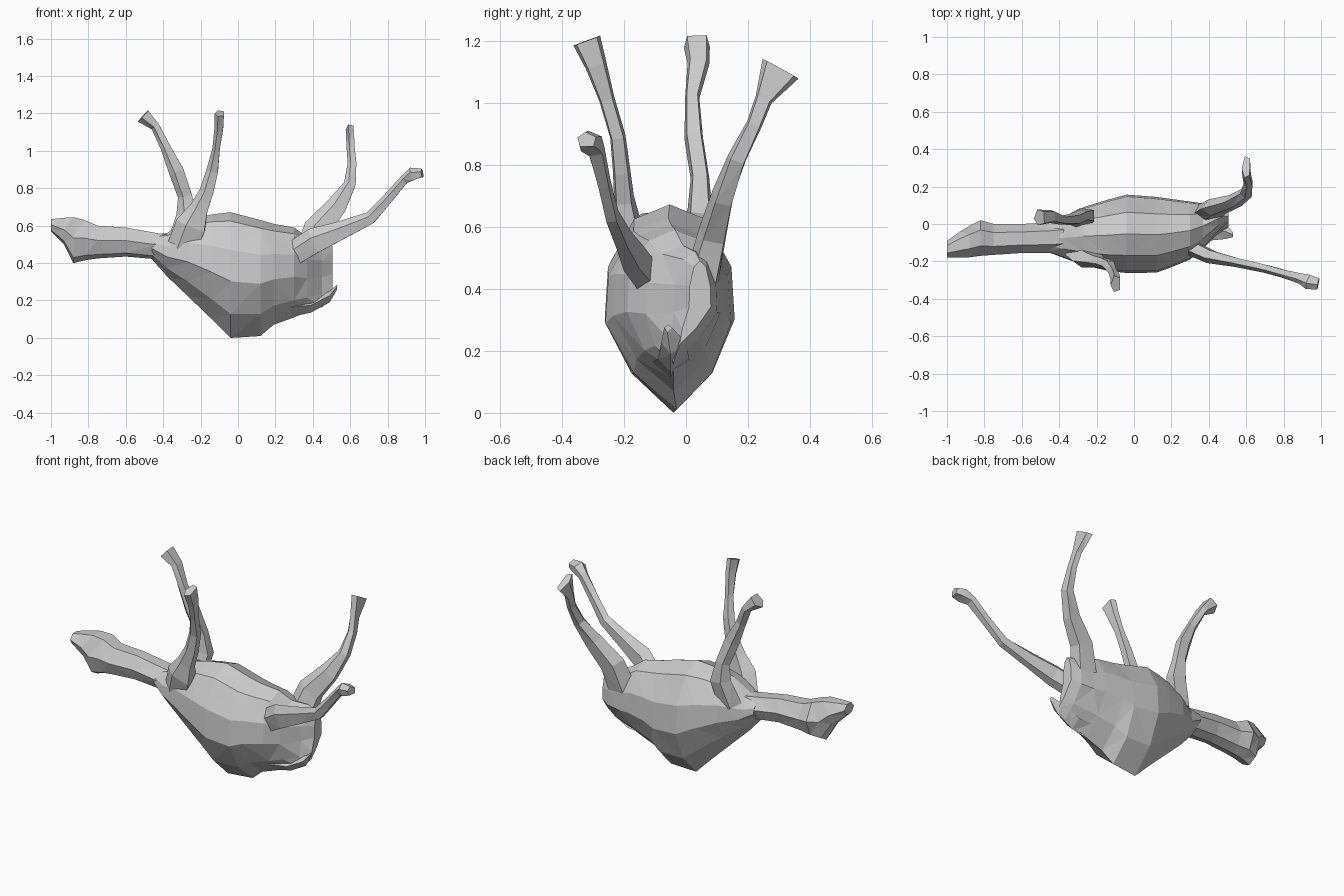
import bpy, bmesh
from mathutils import Vector


def loft(name, rings):
    """Skin equal-sized rings of points, cap the ends, keep flat triangles."""
    bm = bmesh.new()
    rows = [[bm.verts.new(p) for p in ring] for ring in rings]
    n = len(rows[0])
    for a, b in zip(rows, rows[1:]):
        for i in range(n):
            bm.faces.new((a[i], a[(i + 1) % n], b[(i + 1) % n], b[i]))
    bm.faces.new(rows[0])
    bm.faces.new(rows[-1])
    bmesh.ops.triangulate(bm, faces=bm.faces[:], quad_method='SHORT_EDGE')
    bmesh.ops.recalc_face_normals(bm, faces=bm.faces[:])
    mesh = bpy.data.meshes.new(name)
    bm.to_mesh(mesh)
    bm.free()
    ob = bpy.data.objects.new(name, mesh)
    bpy.context.collection.objects.link(ob)
    return ob


def sections(stations, profile):
    """Stations are x, y min, y max, z min, z max, y of the keel."""
    rings = []
    for x, y0, y1, z0, z1, keel in stations:
        ring = []
        for u, v in profile:
            mid = (y0 + y1) / 2 * min(1, v * 2.4) + keel * max(0, 1 - v * 2.4)
            ring.append((x, mid + u * (y1 - y0) / 2, z0 + v * (z1 - z0)))
        rings.append(ring)
    return rings


def leg(name, path):
    """Path rows are x, y, z, half width in the xz plane, half width along y."""
    pts = [Vector(p[:3]) for p in path]
    outline = [(1, 0.15), (0.35, 1), (-0.8, 0.75), (-0.8, -0.75), (0.35, -1)]
    rings = []
    for i, p in enumerate(path):
        t = (pts[min(i + 1, len(pts) - 1)] - pts[max(i - 1, 0)]).normalized()
        a = t.cross(Vector((0, 1, 0))).normalized()
        b = t.cross(a).normalized()
        rings.append([pts[i] + a * (u * p[3]) + b * (v * p[4]) for u, v in outline])
    return loft(name, rings)


# Barrel body lying on its back, with a sharp keel along the spine
half = [(0.62, 0.19), (1, 0.45), (0.95, 0.7), (0.55, 0.93)]
body_profile = [(0, 0)] + half + [(0, 1)] + [(-u, v) for u, v in reversed(half)]
loft("body", sections([
    (-0.46, -0.15, 0.01, 0.42, 0.55, -0.07),
    (-0.38, -0.18, 0.03, 0.33, 0.56, -0.06),
    (-0.27, -0.22, 0.09, 0.225, 0.63, -0.05),
    (-0.14, -0.25, 0.13, 0.10, 0.66, -0.04),
    (-0.04, -0.262, 0.157, 0.0, 0.672, -0.04),
    (0.12, -0.26, 0.145, 0.01, 0.63, -0.03),
    (0.19, -0.235, 0.135, 0.07, 0.61, -0.04),
    (0.30, -0.19, 0.12, 0.11, 0.59, -0.04),
    (0.37, -0.13, 0.11, 0.14, 0.54, -0.04),
    (0.45, -0.04, 0.10, 0.165, 0.52, -0.04),
    (0.505, 0.01, 0.08, 0.22, 0.49, -0.02)], body_profile))

# Neck, skull and muzzle
head_profile = [(0, 0), (0.65, 0.12), (1, 0.55), (0.45, 1),
                (-0.45, 1), (-1, 0.55), (-0.65, 0.12)]
loft("neck_and_head", sections([
    (-0.30, -0.14, 0.02, 0.40, 0.54, -0.06),
    (-0.43, -0.155, 0.01, 0.42, 0.56, -0.07),
    (-0.60, -0.155, 0.0, 0.435, 0.59, -0.08),
    (-0.75, -0.165, 0.0, 0.425, 0.60, -0.08),
    (-0.82, -0.17, 0.02, 0.415, 0.63, -0.08),
    (-0.88, -0.178, -0.01, 0.40, 0.645, -0.09),
    (-0.93, -0.18, -0.04, 0.50, 0.642, -0.11),
    (-1.0, -0.18, -0.09, 0.57, 0.635, -0.135)], head_profile))

# Short wedge tail growing out of the keel
loft("tail", sections([
    (0.27, -0.11, 0.02, 0.11, 0.20, -0.05),
    (0.39, -0.09, 0.01, 0.135, 0.20, -0.05),
    (0.49, -0.08, 0.00, 0.19, 0.25, -0.05),
    (0.53, -0.07, -0.045, 0.26, 0.285, -0.06)],
    [(0, 0), (1, 0.6), (0, 1), (-1, 0.6)]))

# Four legs, each from the hip or shoulder to the flared hoof
leg("front_leg_far", [
    (-0.31, 0.01, 0.50, 0.07, 0.05), (-0.265, 0.045, 0.65, 0.065, 0.04),
    (-0.28, 0.045, 0.76, 0.042, 0.03), (-0.325, 0.025, 0.89, 0.045, 0.03),
    (-0.385, 0.02, 1.02, 0.03, 0.023), (-0.44, 0.04, 1.13, 0.026, 0.035),
    (-0.505, 0.035, 1.19, 0.045, 0.042)])
leg("front_leg_near", [
    (-0.29, -0.15, 0.48, 0.09, 0.05), (-0.245, -0.19, 0.60, 0.09, 0.045),
    (-0.205, -0.20, 0.69, 0.055, 0.032), (-0.165, -0.208, 0.78, 0.042, 0.028),
    (-0.135, -0.22, 0.89, 0.035, 0.025), (-0.115, -0.255, 1.01, 0.022, 0.025),
    (-0.10, -0.29, 1.12, 0.026, 0.035), (-0.097, -0.32, 1.20, 0.028, 0.046)])
leg("back_leg_far", [
    (0.38, 0.05, 0.42, 0.09, 0.055), (0.43, 0.088, 0.58, 0.08, 0.045),
    (0.53, 0.12, 0.70, 0.06, 0.035), (0.60, 0.165, 0.82, 0.035, 0.03),
    (0.612, 0.22, 0.93, 0.026, 0.025), (0.605, 0.25, 1.01, 0.024, 0.028),
    (0.60, 0.305, 1.11, 0.024, 0.066)])
leg("back_leg_near", [
    (0.29, -0.12, 0.44, 0.07, 0.04), (0.41, -0.175, 0.515, 0.075, 0.035),
    (0.55, -0.205, 0.57, 0.055, 0.025), (0.71, -0.24, 0.64, 0.037, 0.022),
    (0.80, -0.265, 0.74, 0.03, 0.022), (0.89, -0.29, 0.845, 0.026, 0.028),
    (0.935, -0.31, 0.875, 0.038, 0.04), (0.985, -0.32, 0.88, 0.026, 0.03)])
